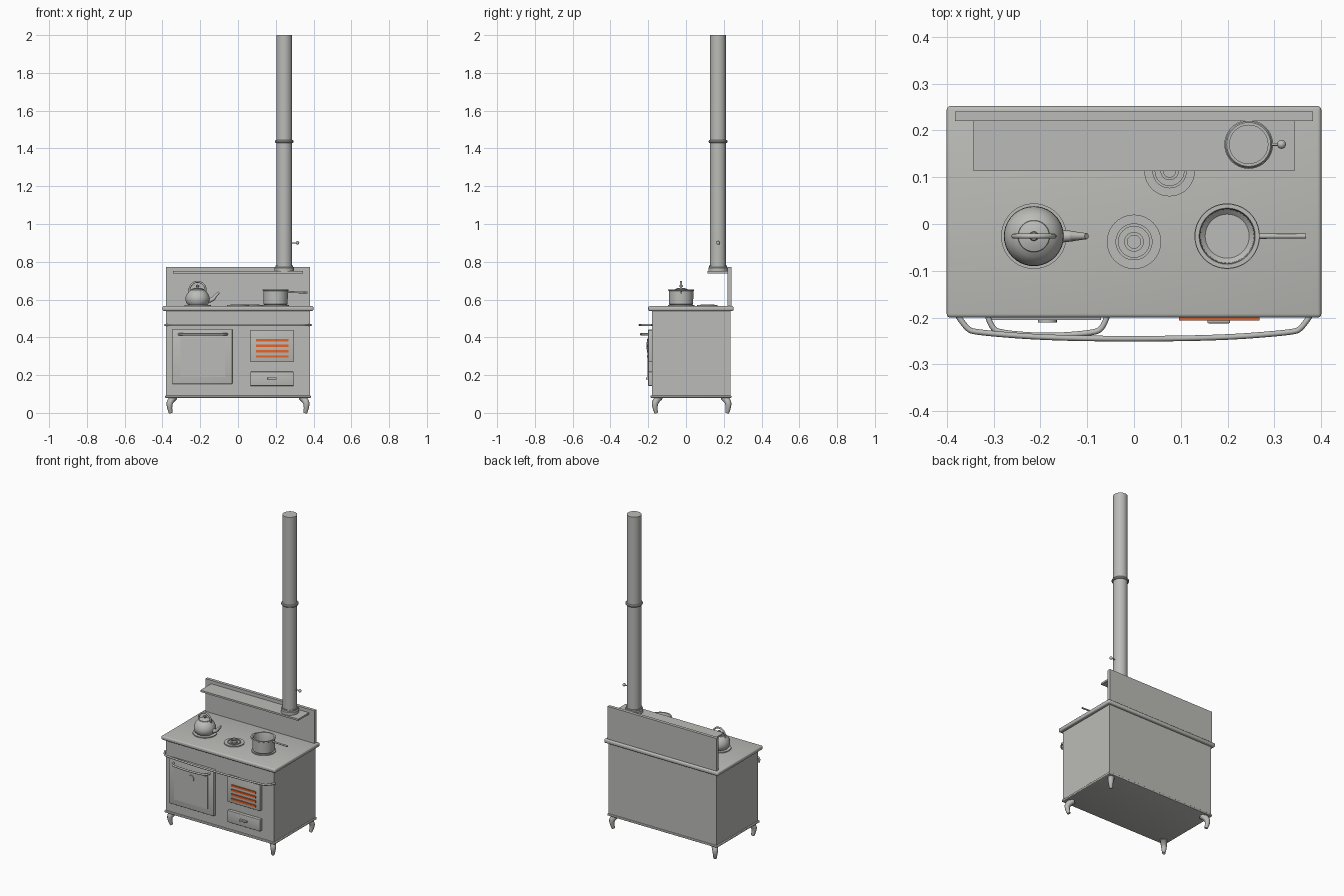
import bpy, bmesh, math
from mathutils import Vector

if "Cube" in bpy.data.objects:
    bpy.data.objects.remove(bpy.data.objects["Cube"])


def material(name, rgb):
    m = bpy.data.materials.new(name)
    m.use_nodes = True
    m.diffuse_color = (*rgb, 1)
    m.node_tree.nodes["Principled BSDF"].inputs["Base Color"].default_value = (*rgb, 1)
    return m


GREY = material("stove grey", (0.5, 0.5, 0.48))
ORANGE = material("ember orange", (0.85, 0.13, 0.02))


def finish(name, bm, mat, angle=35):
    me = bpy.data.meshes.new(name)
    bmesh.ops.recalc_face_normals(bm, faces=bm.faces)
    bm.to_mesh(me)
    bm.free()
    me.materials.append(mat)
    me.shade_smooth()
    me.set_sharp_from_angle(angle=math.radians(angle))
    ob = bpy.data.objects.new(name, me)
    bpy.context.collection.objects.link(ob)
    return ob


def box(name, x, y, z, mat=GREY, bevel=0.0):
    """Box from (min, max) pairs, optionally with rounded edges."""
    bm = bmesh.new()
    bmesh.ops.create_cube(bm, size=1)
    for v in bm.verts:
        v.co = Vector([(a + b) / 2 + c * (b - a) for (a, b), c in zip((x, y, z), v.co)])
    if bevel:
        bmesh.ops.bevel(bm, geom=bm.edges[:], offset=bevel, segments=3,
                        profile=0.5, affect='EDGES')
    return finish(name, bm, mat)


def lathe(name, profile, at, axis='Z', steps=40, mat=GREY):
    """Turn an (r, h) profile around an axis through the point at."""
    bm = bmesh.new()
    verts = [bm.verts.new((r, 0, h)) for r, h in profile]
    edges = [bm.edges.new(pair) for pair in zip(verts, verts[1:])]
    bmesh.ops.spin(bm, geom=verts + edges, cent=(0, 0, 0), axis=(0, 0, 1),
                   angle=math.tau, steps=steps, use_merge=True)
    bmesh.ops.remove_doubles(bm, verts=bm.verts, dist=1e-5)
    for v in bm.verts:
        if axis == '-Y':
            v.co = Vector((v.co.x, -v.co.z, v.co.y))
        v.co += Vector(at)
    return finish(name, bm, mat)


def disc(name, r, h, at, axis='Z'):
    return lathe(name, [(0, 0), (r, 0), (r, h), (0, h)], at, axis)


def tube(name, points, radius, radii=None, smooth=True):
    """Round bar along a path, with optional radius factors per point."""
    cu = bpy.data.curves.new(name, 'CURVE')
    cu.dimensions = '3D'
    cu.bevel_depth = radius
    cu.bevel_resolution = 3
    cu.use_fill_caps = True
    cu.resolution_u = 6
    sp = cu.splines.new('NURBS' if smooth else 'POLY')
    sp.points.add(len(points) - 1)
    for i, (p, q) in enumerate(zip(sp.points, points)):
        p.co = (*q, 1)
        p.radius = radii[i] if radii else 1
    if smooth:
        sp.use_endpoint_u = True
        sp.order_u = 3
    cu.materials.append(GREY)
    ob = bpy.data.objects.new(name, cu)
    bpy.context.collection.objects.link(ob)
    bpy.ops.object.select_all(action='DESELECT')
    ob.select_set(True)
    bpy.context.view_layer.objects.active = ob
    bpy.ops.object.convert(target='MESH')
    bpy.ops.object.shade_smooth_by_angle(angle=math.radians(40))
    return ob


# Cabinet, base skirt, worktop, splashback and shelf
box("cabinet", (-0.38, 0.38), (-0.18, 0.235), (0.09, 0.545))
box("base_skirt", (-0.386, 0.386), (-0.188, 0.24), (0.079, 0.092), bevel=0.004)
box("worktop", (-0.4, 0.4), (-0.2, 0.252), (0.54, 0.565), bevel=0.008)
box("splashback", (-0.382, 0.382), (0.22, 0.24), (0.56, 0.772))
box("warming_shelf", (-0.343, 0.343), (0.113, 0.225), (0.739, 0.75))

# Curved legs at the corners
for side, sx in (("right", -1), ("left", 1)):
    for end, y, sy in (("front", -0.14, -1), ("back", 0.2, 1)):
        path = [(sx * (0.338 + d), y + sy * d, z)
                for d, z in ((0, 0.085), (0.022, 0.065), (0.026, 0.03), (0.018, 0.0))]
        tube(f"{end}_{side}_leg", path, 0.02, (1, 0.95, 0.7, 0.5))

# Towel rail across the front
rail = [(0.386, -0.18), (0.36, -0.224), (0.335, -0.232), (0.16, -0.245)]
rail = [(-x, y, 0.465) for x, y in rail] + [(x, y, 0.465) for x, y in reversed(rail)]
tube("towel_rail", rail, 0.006)

# Oven door with raised panel, gauge and curved handle
box("oven_door", (-0.347, -0.03), (-0.2, -0.175), (0.153, 0.442), bevel=0.003)
box("oven_door_panel", (-0.304, -0.07), (-0.205, -0.195), (0.19, 0.395))
disc("oven_gauge", 0.02, 0.012, (-0.185, -0.198, 0.355), '-Y')
handle = [(-0.312, -0.198), (-0.304, -0.224), (-0.28, -0.233), (-0.185, -0.24),
          (-0.09, -0.233), (-0.066, -0.224), (-0.058, -0.198)]
tube("oven_handle", [(x, y, 0.416) for x, y in handle], 0.006)

# Firebox door with glowing slots, and ash drawer
box("firebox_door", (0.066, 0.294), (-0.2, -0.175), (0.272, 0.437), bevel=0.003)
for i in range(4):
    z = 0.298 + i * 0.0287
    box(f"ember_slot_{i + 1}", (0.096, 0.268), (-0.206, -0.198), (z - 0.006, z + 0.006), ORANGE)
box("ash_drawer", (0.066, 0.294), (-0.2, -0.175), (0.143, 0.218), bevel=0.003)
box("drawer_pull", (0.157, 0.205), (-0.212, -0.198), (0.177, 0.187), bevel=0.002)

# Hot plates with concentric rings
plates = {"middle": (0.0, -0.038, 0.058), "rear": (0.076, 0.113, 0.054),
          "kettle": (-0.214, -0.026, 0.07), "pan": (0.199, -0.026, 0.07)}
for name, (x, y, r) in plates.items():
    disc(f"{name}_hot_plate", r, 0.007, (x, y, 0.564))
    if name in ("middle", "rear"):
        for k, (outer, inner) in enumerate(((0.68, 0.57), (0.36, 0.24))):
            ring = [(r * inner, 0), (r * outer, 0), (r * outer, 0.005),
                    (r * inner, 0.005), (r * inner, 0)]
            lathe(f"{name}_plate_ring_{k + 1}", ring, (x, y, 0.57))

# Kettle
kx, ky = -0.214, -0.026
lathe("kettle_body", [(0, 0.571), (0.05, 0.571), (0.059, 0.58), (0.064, 0.597), (0.063, 0.614),
                      (0.055, 0.632), (0.045, 0.644), (0.034, 0.651), (0.033, 0.655),
                      (0.018, 0.661), (0, 0.663)], (kx, ky, 0))
lathe("kettle_lid_knob", [(0, 0.66), (0.005, 0.661), (0.006, 0.666), (0.01, 0.671),
                          (0.008, 0.677), (0, 0.679)], (kx, ky, 0), steps=20)
arc = [(kx + 0.043 * math.cos(a), ky, 0.65 + 0.044 * math.sin(a))
       for a in [math.radians(-20 + 220 * i / 16) for i in range(17)]]
tube("kettle_handle", arc, 0.0055, smooth=False)
tube("kettle_spout", [(kx + 0.045, ky, 0.592), (kx + 0.08, ky, 0.598),
                      (kx + 0.092, ky, 0.618), (kx + 0.113, ky, 0.638)],
     0.013, (1.15, 0.9, 0.7, 0.5))

# Saucepan
px, py = 0.199, -0.026
lathe("saucepan", [(0, 0.571), (0.06, 0.571), (0.064, 0.576), (0.065, 0.645), (0.069, 0.648),
                   (0.069, 0.653), (0.06, 0.653), (0.058, 0.648), (0.057, 0.586),
                   (0.047, 0.577), (0, 0.577)], (px, py, 0))
tube("saucepan_handle", [(px + 0.062, py, 0.64), (px + 0.1, py, 0.639), (px + 0.168, py, 0.637)],
     0.006, (1, 0.8, 0.9))

# Flue with collars and damper knob
fx, fy = 0.245, 0.17
disc("flue_pipe", 0.042, 1.252, (fx, fy, 0.748))
lathe("flue_base_collar", [(0.04, 0.75), (0.052, 0.75), (0.052, 0.768), (0.047, 0.772),
                           (0.047, 0.78), (0.04, 0.78)], (fx, fy, 0))
lathe("flue_joint_collar", [(0.04, 1.43), (0.047, 1.43), (0.05, 1.434), (0.05, 1.44),
                            (0.047, 1.444), (0.04, 1.444)], (fx, fy, 0))
tube("damper_rod", [(fx + 0.035, fy, 0.9), (fx + 0.068, fy, 0.9)], 0.003, smooth=False)
ball = bmesh.new()
bmesh.ops.create_uvsphere(ball, u_segments=16, v_segments=10, radius=0.0095)
bmesh.ops.translate(ball, verts=ball.verts, vec=(fx + 0.07, fy, 0.9))
finish("damper_knob", ball, GREY)
